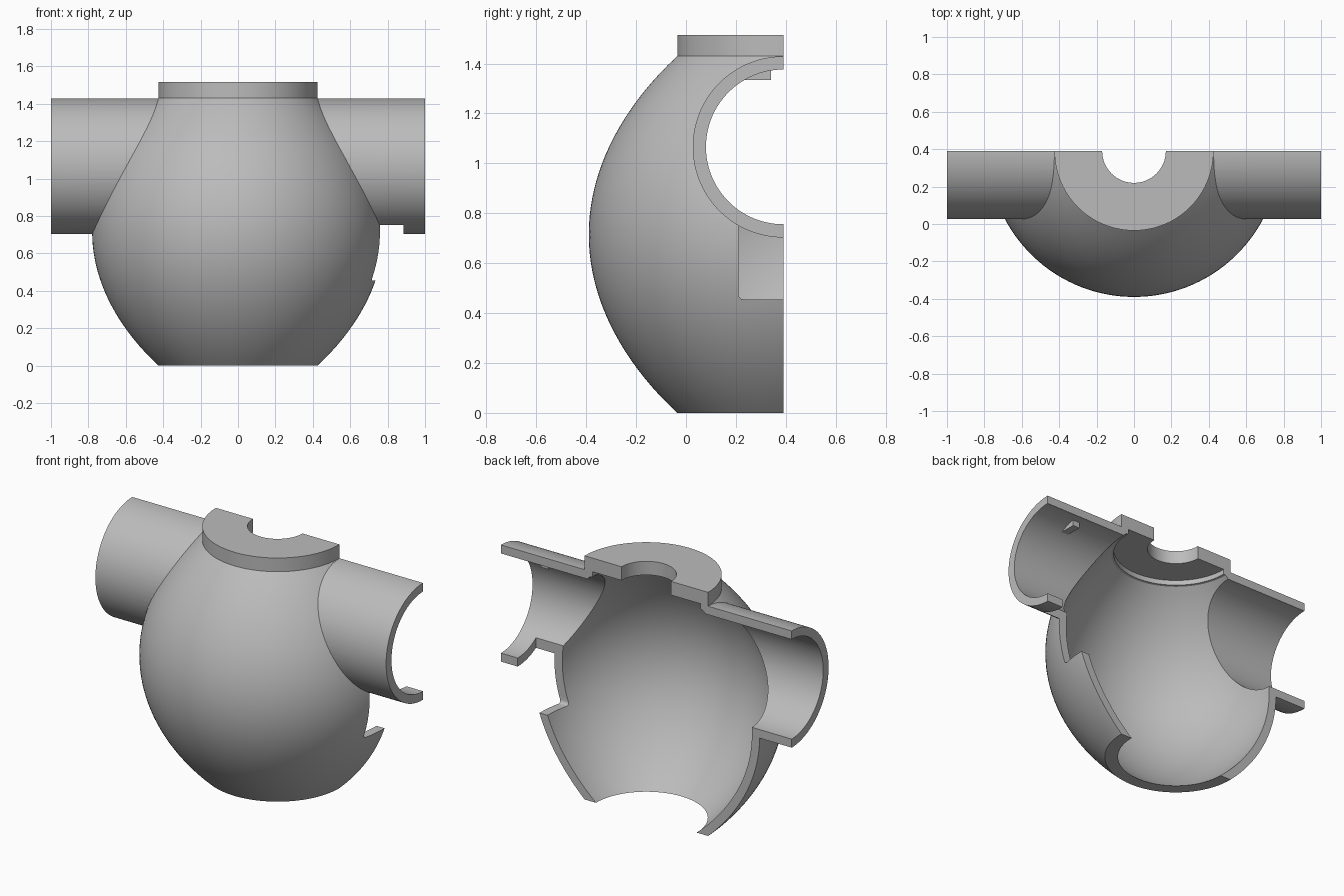
import bpy, bmesh, math
from mathutils import Matrix

old = bpy.data.objects.get("Cube")
if old:
    bpy.data.objects.remove(old, do_unlink=True)

AXIS_Y = 0.39       # the section plane passes through the body axis
WALL = 0.053
MID, TOP = 0.715, 1.43
PIPE_Z, PIPE_R = 1.066, 0.363

grey = bpy.data.materials.new("plain grey")
grey.use_nodes = True
color = (0.5, 0.5, 0.5, 1)
grey.diffuse_color = color
grey.node_tree.nodes["Principled BSDF"].inputs["Base Color"].default_value = color


def make(name, bm):
    bmesh.ops.recalc_face_normals(bm, faces=bm.faces[:])
    me = bpy.data.meshes.new(name)
    bm.to_mesh(me)
    bm.free()
    me.materials.append(grey)
    ob = bpy.data.objects.new(name, me)
    bpy.context.collection.objects.link(ob)
    return ob


def lathe(name, profile, matrix, n=128):
    """Closed solid of revolution from (radius, height) pairs."""
    bm = bmesh.new()
    rings = []
    for r, z in profile:
        angles = [2 * math.pi * (i + 0.5) / n for i in range(n)]
        rings.append([bm.verts.new((r * math.cos(a), r * math.sin(a), z)) for a in angles])
    for a, b in zip(rings, rings[1:]):
        for i in range(n):
            j = (i + 1) % n
            bm.faces.new((a[i], a[j], b[j], b[i]))
    bm.faces.new(rings[0])
    bm.faces.new(rings[-1])
    bm.transform(matrix)
    return make(name, bm)


def box(name, lo, hi):
    bm = bmesh.new()
    bmesh.ops.create_cube(bm, size=1)
    for v in bm.verts:
        v.co = [lo[k] + (v.co[k] + 0.5) * (hi[k] - lo[k]) for k in range(3)]
    return make(name, bm)


def combine(target, tool, operation):
    tool.hide_render = True
    mod = target.modifiers.new(operation.lower(), 'BOOLEAN')
    mod.operation, mod.object, mod.solver = operation, tool, 'EXACT'
    bpy.context.view_layer.objects.active = target
    bpy.ops.object.modifier_apply(modifier=mod.name)
    bpy.data.objects.remove(tool, do_unlink=True)


def bulge(z):
    """Outer radius of the belly, between a parabola and an arc."""
    t = (z - MID) / MID
    arc = math.sqrt(0.897 ** 2 - (z - MID) ** 2) - 0.117
    return 0.7 * (0.78 - 0.355 * t * t) + 0.3 * arc


def inner(z):
    slope = (bulge(z + 0.001) - bulge(z - 0.001)) / 0.002
    return bulge(z) - WALL * math.sqrt(1 + slope * slope)


upright = Matrix.Translation((0, AXIS_Y, 0))
sideways = Matrix.Translation((0, AXIS_Y, PIPE_Z)) @ Matrix.Rotation(math.pi / 2, 4, 'Y')

# Outer form: belly with collar, and a straight cross pipe
steps = 40
belly = [(bulge(TOP * i / steps), TOP * i / steps) for i in range(steps + 1)]
body = lathe("valve_body_half", belly + [(0.425, 1.515)], upright)
combine(body, lathe("pipe", [(PIPE_R, -1), (PIPE_R, 1)], sideways), 'UNION')

# Hollow interior: cavity, pipe bore and collar hole
rim_z = 1.395
cavity = [(inner(0), -0.1)]
cavity += [(inner(rim_z * i / steps), rim_z * i / steps) for i in range(steps + 1)]
cavity += [(0.372, rim_z + 0.003), (0.372, TOP)]
bore = PIPE_R - WALL
combine(body, lathe("cavity", cavity, upright), 'DIFFERENCE')
combine(body, lathe("bore", [(bore, -1.2), (bore, 1.2)], sideways), 'DIFFERENCE')
combine(body, lathe("collar_hole", [(0.17, 1.3), (0.17, 1.7)], upright), 'DIFFERENCE')

# Small rib under the roof of the left pipe
combine(body, box("rib", (0.71, 0.22, 1.335), (0.76, 0.34, 1.375)), 'UNION')

# Window through the left wall and pipe, with a rounded lower corner
window = box("window", (0.3, 0.21, 0.455), (0.885, 0.6, 0.9))
bm = bmesh.new()
bm.from_mesh(window.data)
corner = [e for e in bm.edges if all(v.co.y < 0.3 and v.co.z < 0.5 for v in e.verts)]
bmesh.ops.bevel(bm, geom=corner, offset=0.02, segments=4, profile=0.5, affect='EDGES')
bm.to_mesh(window.data)
bm.free()
combine(body, window, 'DIFFERENCE')

# Section plane removes the back half
combine(body, box("back_half", (-2, AXIS_Y, -1), (2, 3, 3)), 'DIFFERENCE')

# Smooth curved walls, sharp edges
bpy.ops.object.select_all(action='DESELECT')
body.select_set(True)
bpy.context.view_layer.objects.active = body
bpy.ops.object.shade_smooth_by_angle(angle=math.radians(25))
